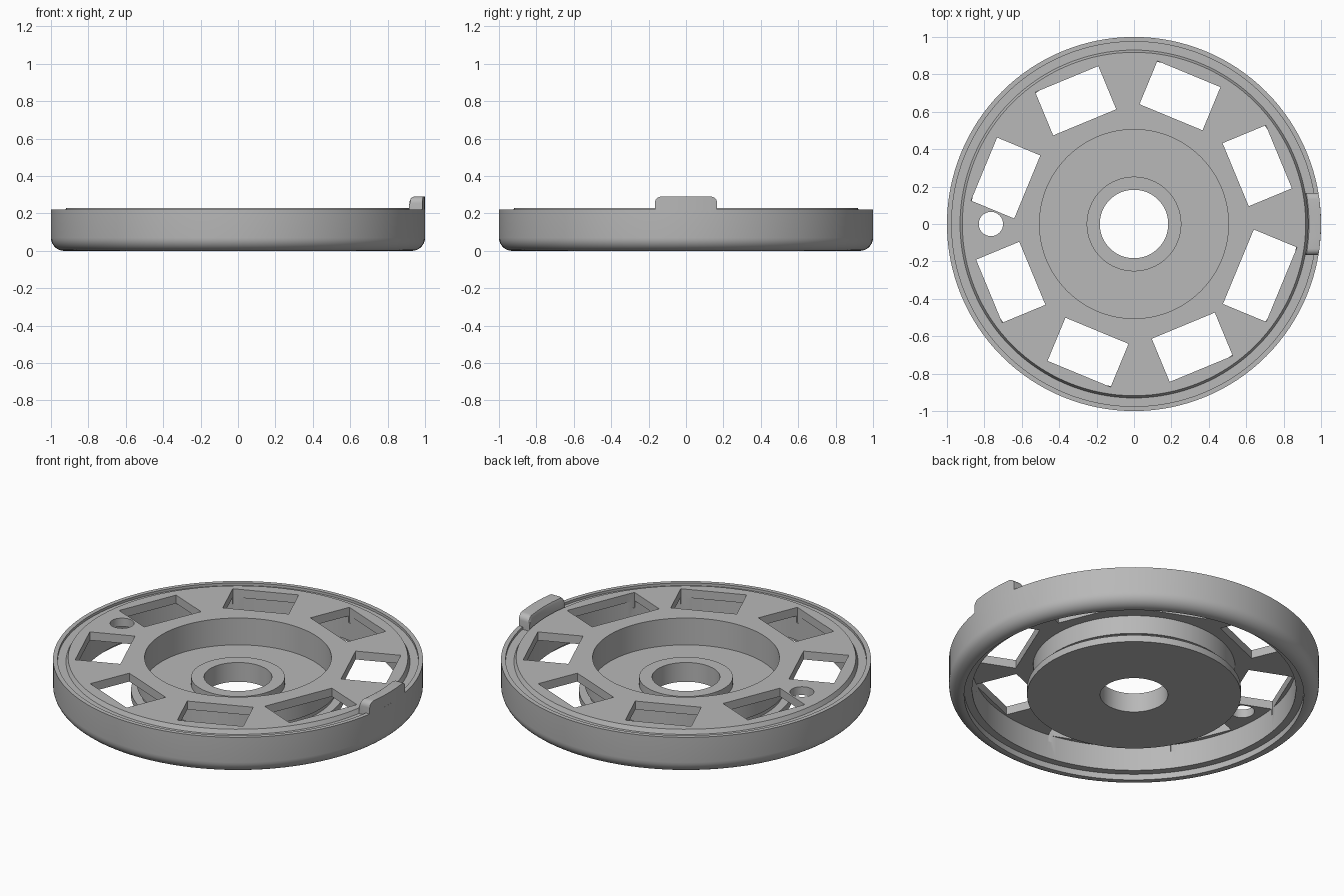
import bpy, bmesh, math
from mathutils import Matrix, Vector

cube = bpy.data.objects.get("Cube")
if cube:
    bpy.data.objects.remove(cube, do_unlink=True)

grey = bpy.data.materials.new("plain_grey")
grey.use_nodes = True
colour = (0.48, 0.48, 0.48, 1)
grey.diffuse_color = colour
grey.node_tree.nodes["Principled BSDF"].inputs["Base Color"].default_value = colour


def make_object(name, bm):
    bmesh.ops.recalc_face_normals(bm, faces=bm.faces)
    mesh = bpy.data.meshes.new(name)
    bm.to_mesh(mesh)
    bm.free()
    mesh.materials.append(grey)
    obj = bpy.data.objects.new(name, mesh)
    bpy.context.collection.objects.link(obj)
    return obj


def activate(obj):
    bpy.ops.object.select_all(action='DESELECT')
    obj.select_set(True)
    bpy.context.view_layer.objects.active = obj


def lathe(name, profile, steps=128):
    """Spin a closed (radius, height) outline around z."""
    bm = bmesh.new()
    rings = []
    for i in range(steps):
        a = math.tau * i / steps
        rings.append([bm.verts.new((r * math.cos(a), r * math.sin(a), z)) for r, z in profile])
    n = len(profile)
    for i in range(steps):
        p, q = rings[i], rings[(i + 1) % steps]
        for j in range(n):
            k = (j + 1) % n
            bm.faces.new((p[j], q[j], q[k], p[k]))
    return make_object(name, bm)


# Wheel body: outer rim with rounded bottom edge, web plate, cupped hub
fillet = 0.07
round_edge = [(1 - fillet + fillet * math.sin(t), fillet - fillet * math.cos(t))
              for t in (math.pi / 2 * i / 8 for i in range(9))]
rim_top = [(1, 0.22), (0.975, 0.22), (0.975, 0.205), (0.93, 0.205), (0.918, 0.23)]
cup = [(0.505, 0.23), (0.505, 0.07), (0.253, 0.07), (0.253, 0.115), (0.183, 0.115)]
hub_under = [(0.183, 0), (0.578, 0), (0.578, 0.04), (0.53, 0.04), (0.53, 0.07),
             (0.546, 0.07), (0.546, 0.18)]
rim_under = [(0.875, 0.18), (0.875, 0.035), (0.918, 0.035), (0.918, 0)]
body = lathe("wheel_body", round_edge + rim_top + cup + hub_under + rim_under)

# Cutters: eight slightly offset windows and one round hole
bm = bmesh.new()
radial_mid, radial_size, high_side = 0.728, 0.25, 0.218
for i in range(8):
    low_side = -0.213 if i == 7 else -0.147
    turn = Matrix.Rotation(math.radians(22.5 + 45 * i), 4, 'Z')
    place = Matrix.Translation((radial_mid, (high_side + low_side) / 2, 0.22))
    size = Matrix.Diagonal((radial_size, high_side - low_side, 0.16, 1))
    bmesh.ops.create_cube(bm, size=1, matrix=turn @ place @ size)
bmesh.ops.create_cone(bm, cap_ends=True, segments=40, radius1=0.065, radius2=0.065,
                      depth=0.2, matrix=Matrix.Translation((-0.765, 0, 0.22)))
cutter = make_object("window_cutter", bm)
cutter.hide_render = True

activate(body)
cut = body.modifiers.new("windows", 'BOOLEAN')
cut.object = cutter
cut.operation = 'DIFFERENCE'
cut.solver = 'EXACT'
bpy.ops.object.modifier_apply(modifier=cut.name)
bpy.data.objects.remove(cutter, do_unlink=True)

# Raised tab on the rim: curved block with rounded upper corners
half, top, base, corner, soft = 0.167, 0.29, 0.2, 0.035, 0.02
arc = [math.pi / 2 * i / 6 for i in range(7)]
right = [(half - corner + corner * math.cos(t), top - corner + corner * math.sin(t)) for t in arc]
left = [(-y, z) for y, z in reversed(right)]
middle = [((half - corner) * f, top) for f in (0.5, 0, -0.5)]
bm = bmesh.new()
columns = []
for y, z in right + middle + left:
    inner, outer = math.sqrt(0.93 ** 2 - y * y), math.sqrt(1 - y * y)
    section = [(inner, base), (inner, z - soft), (inner + soft * 0.3, z - soft * 0.3),
               (inner + soft, z), (outer, z), (outer, base)]
    columns.append([bm.verts.new((x, y, h)) for x, h in section])
for p, q in zip(columns, columns[1:]):
    for j in range(len(p)):
        k = (j + 1) % len(p)
        bm.faces.new((p[j], q[j], q[k], p[k]))
bm.faces.new(columns[0])
bm.faces.new(columns[-1])
tab = make_object("rim_tab", bm)

for obj in (body, tab):
    activate(obj)
    bpy.ops.object.shade_smooth_by_angle(angle=math.radians(30))
